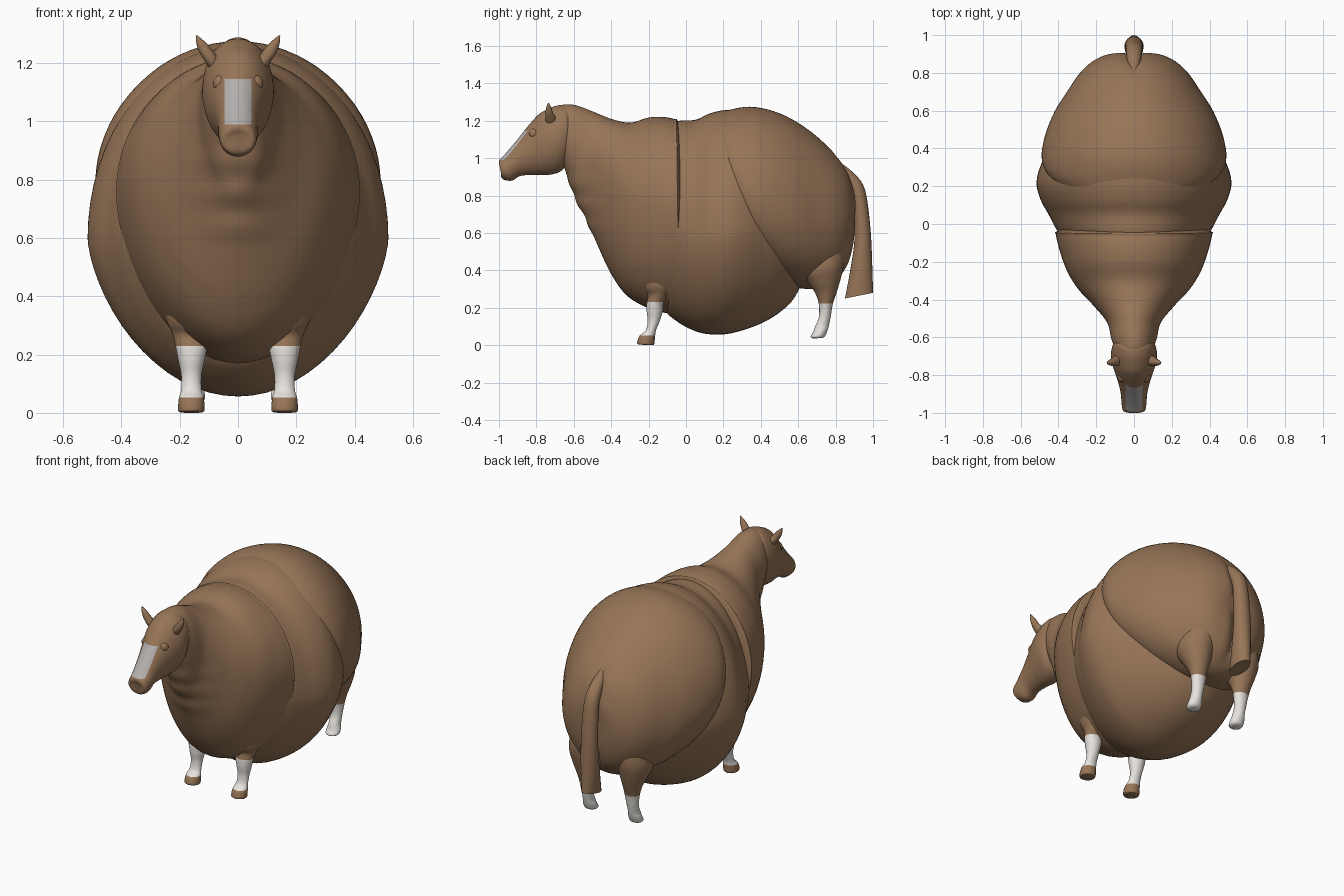
import bpy, bmesh, math
from mathutils import Vector


def material(name, rgb):
    m = bpy.data.materials.new(name)
    m.diffuse_color = (*rgb, 1)
    return m


BROWN = material("brown coat", (0.31, 0.178, 0.096))
WHITE = material("white sock", (0.80, 0.77, 0.73))
GREY = material("pale blaze", (0.45, 0.43, 0.42))


def spline(rows, steps):
    """Catmull-Rom interpolation through rows of numbers."""
    out = []
    for i in range(len(rows) - 1):
        a, b, c, d = (rows[max(0, min(len(rows) - 1, i + k))] for k in (-1, 0, 1, 2))
        for s in range(steps):
            t = s / steps
            out.append([0.5 * (2 * q + (r - p) * t + (2 * p - 5 * q + 4 * r - u) * t * t
                               + (3 * q - p - 3 * r + u) * t ** 3)
                        for p, q, r, u in zip(a, b, c, d)])
    return out + [list(rows[-1])]


def loft(name, rows, f=0.5, low=1.0, cx=0, n=48, steps=5, mats=(BROWN,), rule=None,
         cuts=(), deform=None, mirror=False):
    """Loft egg-shaped rings; a row is (y, z) of two opposite points, half width[, centre x].
    f is where along the ring, from second to first point, it is widest; low > 1 narrows below."""
    rows = [r if len(r) == 6 else (*r, cx) for r in rows]
    bm = bmesh.new()
    rings = []
    for yt, zt, yb, zb, hw, x0 in spline(rows, steps):
        ring = []
        for k in range(n):
            a = 2 * math.pi * k / n
            c = math.cos(a)
            g = f + (1 - f) * c if c > 0 else f - f * abs(c) ** low
            p = Vector((x0 + hw * math.sin(a), yb + (yt - yb) * g, zb + (zt - zb) * g))
            if deform:
                deform(p)
            ring.append(bm.verts.new(p))
        rings.append(ring)
    for r, q in zip(rings, rings[1:]):
        for k in range(n):
            bm.faces.new((r[k], r[(k + 1) % n], q[(k + 1) % n], q[k]))
    bm.faces.new(rings[0])
    bm.faces.new(rings[-1])
    bmesh.ops.recalc_face_normals(bm, faces=bm.faces)
    for co, no in cuts:
        bmesh.ops.bisect_plane(bm, geom=bm.verts[:] + bm.edges[:] + bm.faces[:],
                               plane_co=co, plane_no=no, dist=1e-5)
    bm.normal_update()
    if rule:
        for face in bm.faces:
            face.material_index = rule(face.calc_center_median(), face.normal)
    me = bpy.data.meshes.new(name)
    bm.to_mesh(me)
    bm.free()
    for m in mats:
        me.materials.append(m)
    ob = bpy.data.objects.new(name, me)
    bpy.context.collection.objects.link(ob)
    bpy.ops.object.select_all(action='DESELECT')
    ob.select_set(True)
    bpy.context.view_layer.objects.active = ob
    bpy.ops.object.shade_smooth_by_angle(angle=math.radians(50))
    if mirror:
        ob.modifiers.new("mirror", 'MIRROR').use_axis = (True, False, False)
    return ob


# Barrel and belly
loft("belly", [
    (-.20, 1.00, -.20, .40, .20), (-.12, 1.15, -.12, .20, .33), (-.045, 1.198, -.045, .125, .40),
    (.05, 1.205, .05, .075, .452), (.13, 1.24, .13, .058, .495), (.22, 1.258, .22, .06, .516),
    (.32, 1.25, .32, .085, .49), (.42, 1.18, .42, .125, .43), (.50, 1.08, .50, .175, .37),
    (.57, .98, .57, .24, .29), (.62, .90, .62, .33, .18)], f=.45, low=1.3, n=64)


# Hindquarters with a narrow crease between two lobes
def crease(p):
    if p.y > .78 and abs(p.x) < .07:
        p.y -= .03 * min(1, (p.y - .78) / .1) * (1 - abs(p.x) / .07) ** 2


loft("hindquarters", [
    (.08, 1.10, .32, .52, .33), (.12, 1.19, .38, .44, .43), (.20, 1.245, .46, .37, .487),
    (.34, 1.275, .56, .315, .474), (.50, 1.24, .67, .30, .422), (.65, 1.155, .75, .31, .352),
    (.78, 1.04, .82, .36, .285), (.86, .94, .868, .43, .215), (.902, .82, .895, .53, .135),
    (.908, .75, .902, .62, .05)], f=.48, n=72, deform=crease)


# Chest and neck, with soft folds at the throat
def folds(p):
    if p.y < -.42 and .5 < p.z < .98:
        fade = min(1, (-.42 - p.y) / .12) * math.sin(math.pi * (p.z - .5) / .48)
        p.y -= .005 * fade * math.sin(2 * math.pi * p.z / .12)


loft("chest_and_neck", [
    (-.75, 1.20, -.67, 1.00, .06), (-.68, 1.277, -.635, .90, .10), (-.60, 1.285, -.60, .80, .122),
    (-.50, 1.25, -.55, .70, .142), (-.40, 1.21, -.48, .55, .21), (-.30, 1.19, -.40, .38, .295),
    (-.20, 1.217, -.31, .26, .355), (-.12, 1.22, -.18, .19, .392), (-.065, 1.21, -.055, .165, .413),
    (-.045, 1.20, -.03, .17, .407), (-.02, 1.10, .0, .30, .30)],
    f=.57, low=1.15, n=64, steps=8, deform=folds)

# Head with a pale blaze down the nose
loft("head", [
    (-.992, .955, -.988, .90, .03), (-1.0, .985, -.975, .885, .058), (-.965, 1.025, -.93, .88, .066),
    (-.91, 1.09, -.885, .905, .07), (-.85, 1.165, -.82, .91, .085), (-.79, 1.232, -.74, .91, .108),
    (-.74, 1.262, -.67, .93, .122), (-.69, 1.281, -.622, .99, .117), (-.64, 1.278, -.605, 1.05, .10),
    (-.58, 1.22, -.58, 1.10, .05)],
    f=.5, mats=(BROWN, GREY),
    cuts=[((.046, 0, 0), (1, 0, 0)), ((-.046, 0, 0), (1, 0, 0)),
          ((0, 0, .99), (0, 0, 1)), ((0, 0, 1.145), (0, 0, 1))],
    rule=lambda c, nrm: int(abs(c.x) < .046 and .99 < c.z < 1.145 and nrm.y < 0 and c.y < -.84))

# Ears
loft("ears", [
    (-.735, 1.17, -.69, 1.19, .02, .075), (-.75, 1.20, -.695, 1.215, .026, .088),
    (-.752, 1.235, -.71, 1.24, .025, .108), (-.748, 1.268, -.72, 1.27, .017, .126),
    (-.738, 1.295, -.732, 1.295, .003, .142)], n=20, mirror=True)

# Brow and nostril bumps in coat colour
for part, loc, r in (("brow", (.057, -.81, 1.13), .03), ("nostril", (.042, -.975, .95), .02)):
    for s in (-1, 1):
        bpy.ops.mesh.primitive_uv_sphere_add(segments=20, ring_count=12, radius=r,
                                             location=(s * loc[0], loc[1], loc[2]))
        bpy.context.object.name = part
        bpy.context.object.data.materials.append(BROWN)
        bpy.ops.object.shade_smooth()

# Front legs: brown hoof, white sock, brown upper leg
loft("front_legs", [
    (-.25, .003, -.18, .0, .035), (-.262, .012, -.17, .006, .045), (-.248, .05, -.165, .05, .043),
    (-.215, .08, -.16, .08, .035), (-.205, .13, -.14, .13, .035), (-.21, .18, -.125, .18, .045),
    (-.21, .225, -.12, .225, .054), (-.205, .27, -.09, .27, .06, .165), (-.23, .33, -.04, .34, .08, .17),
    (-.20, .50, -.03, .50, .09, .17)], cx=.16, n=32, mats=(BROWN, WHITE), mirror=True,
    cuts=[((0, 0, .052), (0, 0, 1)), ((0, 0, .23), (0, 0, 1))],
    rule=lambda c, nrm: int(.052 < c.z < .23))

# Hind legs: white up to the hock, brown thigh
loft("hind_legs", [
    (.68, .035, .735, .04, .03), (.666, .045, .745, .05, .041), (.68, .07, .757, .08, .04),
    (.69, .10, .765, .11, .034), (.71, .15, .775, .16, .036), (.71, .22, .785, .22, .046),
    (.69, .28, .805, .28, .058, .158), (.655, .33, .828, .36, .082, .162), (.61, .40, .845, .45, .105, .16),
    (.58, .55, .84, .60, .10, .14)], cx=.155, n=32, mats=(BROWN, WHITE), mirror=True,
    cuts=[((0, 0, .222), (0, 0, 1))], rule=lambda c, nrm: int(c.z < .222))

# Tail, cut flat at the end
loft("tail", [
    (.81, .985, .81, .92, .02), (.875, .94, .85, .87, .036), (.94, .87, .885, .80, .043),
    (.968, .78, .895, .72, .046), (.988, .60, .90, .56, .05), (.996, .42, .878, .40, .05),
    (1.0, .28, .85, .25, .045)], n=24)
